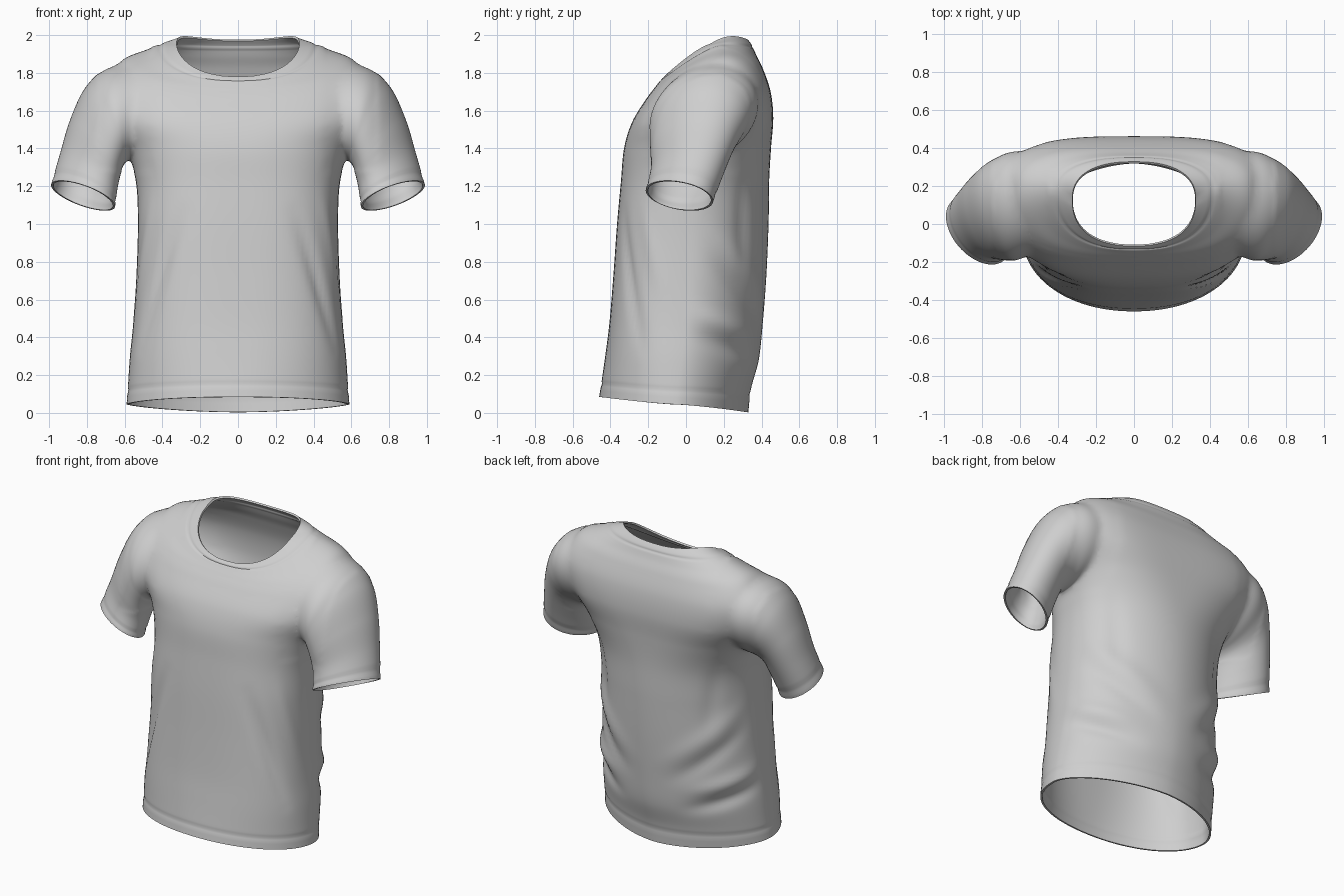
import bpy, bmesh, math
from mathutils import Vector

if "Cube" in bpy.data.objects:
    bpy.data.objects.remove(bpy.data.objects["Cube"])

SIDES = 96    # points around the body
STEPS = 9     # rows between body profile stations

cloth = bpy.data.materials.new("light_grey_cloth")
cloth.diffuse_color = (0.62, 0.62, 0.62, 1)
cloth.use_nodes = True
cloth.node_tree.nodes["Principled BSDF"].inputs["Base Color"].default_value = cloth.diffuse_color


def spline(keys, t):
    """Smooth curve through a list of equal-length tuples."""
    i = min(int(t), len(keys) - 2)
    f = t - i
    a, b, c, d = (keys[min(max(i + k, 0), len(keys) - 1)] for k in (-1, 0, 1, 2))
    return [0.5 * (2*q + (r - p)*f + (2*p - 5*q + 4*r - s)*f*f + (3*q - p - 3*r + s)*f**3)
            for p, q, r, s in zip(a, b, c, d)]


def loft(name, rings, offset):
    """Closed tube through rings, pushed along its normals by offset(row, column, point)."""
    bm = bmesh.new()
    rows = [[bm.verts.new(p) for p in ring] for ring in rings]
    n = len(rows[0])
    for a, b in zip(rows, rows[1:]):
        for j in range(n):
            bm.faces.new((a[j], a[(j + 1) % n], b[(j + 1) % n], b[j]))
    # End caps are fans in a temporary slot, so they can be removed after joining
    for row in (rows[0], rows[-1]):
        hub = bm.verts.new(sum((v.co for v in row), Vector()) / n)
        for j in range(n):
            bm.faces.new((row[j], row[(j + 1) % n], hub)).material_index = 1
    bmesh.ops.recalc_face_normals(bm, faces=bm.faces)
    bm.normal_update()
    moves = [(v, v.normal * offset(i, j, v.co))
             for i, row in enumerate(rows[1:-1], 1) for j, v in enumerate(row)]
    for v, m in moves:
        v.co += m
    mesh = bpy.data.meshes.new(name)
    bm.to_mesh(mesh)
    bm.free()
    obj = bpy.data.objects.new(name, mesh)
    bpy.context.collection.objects.link(obj)
    mesh.materials.append(cloth)
    mesh.materials.append(cloth)
    return obj


# Body stations: half width, side y, front y, back y, side z, front z, back z,
# front squareness, back squareness
body = [
    (0.590, -0.05, -0.460, 0.330, 0.045, 0.085, 0.003, 2.1, 1.75),
    (0.582, -0.04, -0.445, 0.345, 0.15, 0.18, 0.13, 2.2, 1.8),
    (0.572, -0.02, -0.425, 0.385, 0.30, 0.32, 0.28, 2.4, 1.8),
    (0.555, 0.00, -0.405, 0.405, 0.47, 0.48, 0.46, 2.6, 1.85),
    (0.538, 0.02, -0.385, 0.425, 0.72, 0.72, 0.72, 2.7, 1.9),
    (0.530, 0.03, -0.365, 0.437, 1.00, 1.00, 1.00, 2.7, 1.95),
    (0.540, 0.05, -0.345, 0.440, 1.22, 1.22, 1.22, 2.6, 2.1),
    (0.590, 0.07, -0.328, 0.450, 1.40, 1.40, 1.40, 2.5, 2.6),
    (0.665, 0.10, -0.285, 0.462, 1.56, 1.54, 1.56, 2.7, 3.3),
    (0.685, 0.15, -0.215, 0.448, 1.75, 1.655, 1.70, 2.7, 3.4),
    (0.620, 0.17, -0.175, 0.408, 1.872, 1.71, 1.82, 2.6, 3.0),
    (0.500, 0.18, -0.150, 0.374, 1.922, 1.742, 1.89, 2.5, 2.6),
    (0.395, 0.17, -0.132, 0.350, 1.955, 1.765, 1.945, 2.4, 2.4),
    (0.325, 0.13, -0.115, 0.328, 1.955, 1.782, 1.976, 2.4, 2.4),
]


def body_ring(t):
    w, cy, yf, yb, zs, zf, zb, ef, eb = spline(body, t)
    crown = 0.03 * min(max(t - 11.5, 0) / 1.5, 1)     # rise of the collar beside the neck
    ring = []
    for j in range(SIDES):
        a = 2 * math.pi * j / SIDES
        c, s = math.cos(a), math.sin(a)
        y, z, e, up = (yb, zb, eb, crown) if s > 0 else (yf, zf, ef, 0)
        x = math.copysign(abs(c) ** (2 / e), c) * w
        d = abs(s) ** (2 / e)
        ring.append(Vector((x, cy + (y - cy) * d,
                            zs + (z - zs) * d ** 1.3 + up * 4 * d * (1 - d))))
    return ring


# Draped folds: angle from the side seam and height at each end, width, depth
folds = [
    (-62, 1.05, -28, 0.35, 0.05, -0.018),
    (-38, 1.15, -12, 0.60, 0.05, 0.008),
    (8, 0.53, 60, 0.40, 0.05, 0.018),
    (10, 0.42, 62, 0.28, 0.045, -0.018),
    (18, 0.95, 75, 0.58, 0.06, 0.014),
    (18, 0.80, 70, 0.48, 0.045, -0.014),
    (38, 1.25, 45, 0.75, 0.06, -0.012),
]


def fold_depth(ang, z):
    p, total = Vector((ang * 0.0095, z)), 0
    for a0, z0, a1, z1, width, depth in folds:
        a, b = Vector((a0 * 0.0095, z0)), Vector((a1 * 0.0095, z1))
        ab = b - a
        k = min(max((p - a).dot(ab) / ab.length_squared, 0), 1)
        fade = 0.2 + 0.8 * math.sin(math.pi * k)
        total += depth * fade * math.exp(-((p - a - ab * k).length / width) ** 2)
    return total


def groove(t, at, width):
    return -0.004 * math.exp(-((t - at) / width) ** 2)


def body_offset(i, j, co):
    t = i / STEPS
    a = 2 * math.pi * j / SIDES
    ang = math.degrees(math.asin(math.sin(a)))
    return fold_depth(ang, co.z) + groove(t, 0.75, 0.1) + groove(t, 11.8, 0.12)


torso = loft("shirt", [body_ring(i / STEPS) for i in range((len(body) - 1) * STEPS + 1)],
             body_offset)

# Sleeve stations: top, underside, front and back points
sleeve = [
    (0.40, 0.15, 1.87, 0.40, 0.10, 1.42, 0.40, -0.10, 1.60, 0.40, 0.36, 1.60),
    (0.66, 0.16, 1.842, 0.57, 0.09, 1.34, 0.60, -0.21, 1.57, 0.62, 0.36, 1.60),
    (0.78, 0.13, 1.735, 0.59, 0.05, 1.31, 0.68, -0.215, 1.52, 0.75, 0.305, 1.53),
    (0.87, 0.09, 1.555, 0.61, 0.00, 1.265, 0.73, -0.195, 1.42, 0.80, 0.255, 1.42),
    (0.932, 0.05, 1.38, 0.635, -0.03, 1.19, 0.76, -0.185, 1.30, 0.83, 0.20, 1.27),
    (0.985, 0.00, 1.22, 0.655, -0.07, 1.085, 0.78, -0.21, 1.19, 0.86, 0.14, 1.105),
]


def sleeve_ring(t, side, n=56):
    v = spline(sleeve, t)
    top, under, front, back = (Vector(v[k:k + 3]) for k in (0, 3, 6, 9))
    mid = (top + under + front + back) / 4
    ring = []
    for j in range(n):
        a = 2 * math.pi * j / n
        p = mid + (top - under) / 2 * math.cos(a) + (front - back) / 2 * math.sin(a)
        ring.append(Vector((p.x * side, p.y, p.z)))
    return ring


# Join both sleeves to the torso
for side in (1, -1):
    arm = loft("sleeve", [sleeve_ring(i / 10, side) for i in range(51)],
               lambda i, j, co: groove(i / 10, 4.65, 0.09))
    mod = torso.modifiers.new("join", 'BOOLEAN')
    mod.operation, mod.solver, mod.object = 'UNION', 'EXACT', arm
    bpy.context.view_layer.objects.active = torso
    bpy.ops.object.modifier_apply(modifier=mod.name)
    bpy.data.objects.remove(arm)

# Open the hem, cuffs and neck, then soften the armholes
bm = bmesh.new()
bm.from_mesh(torso.data)
bmesh.ops.delete(bm, geom=[f for f in bm.faces if f.material_index == 1], context='FACES')
bmesh.ops.remove_doubles(bm, verts=bm.verts, dist=0.002)
armhole = [v for v in bm.verts if 0.46 < abs(v.co.x) < 0.74 and v.co.z > 1.28 and not v.is_boundary]
for _ in range(9):
    bmesh.ops.smooth_vert(bm, verts=armhole, factor=0.5,
                          use_axis_x=True, use_axis_y=True, use_axis_z=True)
bm.to_mesh(torso.data)
bm.free()
while len(torso.data.materials) > 1:
    torso.data.materials.pop()

# Cloth thickness
solid = torso.modifiers.new("thickness", 'SOLIDIFY')
solid.thickness, solid.offset = 0.012, -1
torso.select_set(True)
bpy.context.view_layer.objects.active = torso
bpy.ops.object.modifier_apply(modifier=solid.name)
bpy.ops.object.shade_smooth_by_angle(angle=math.radians(50))
